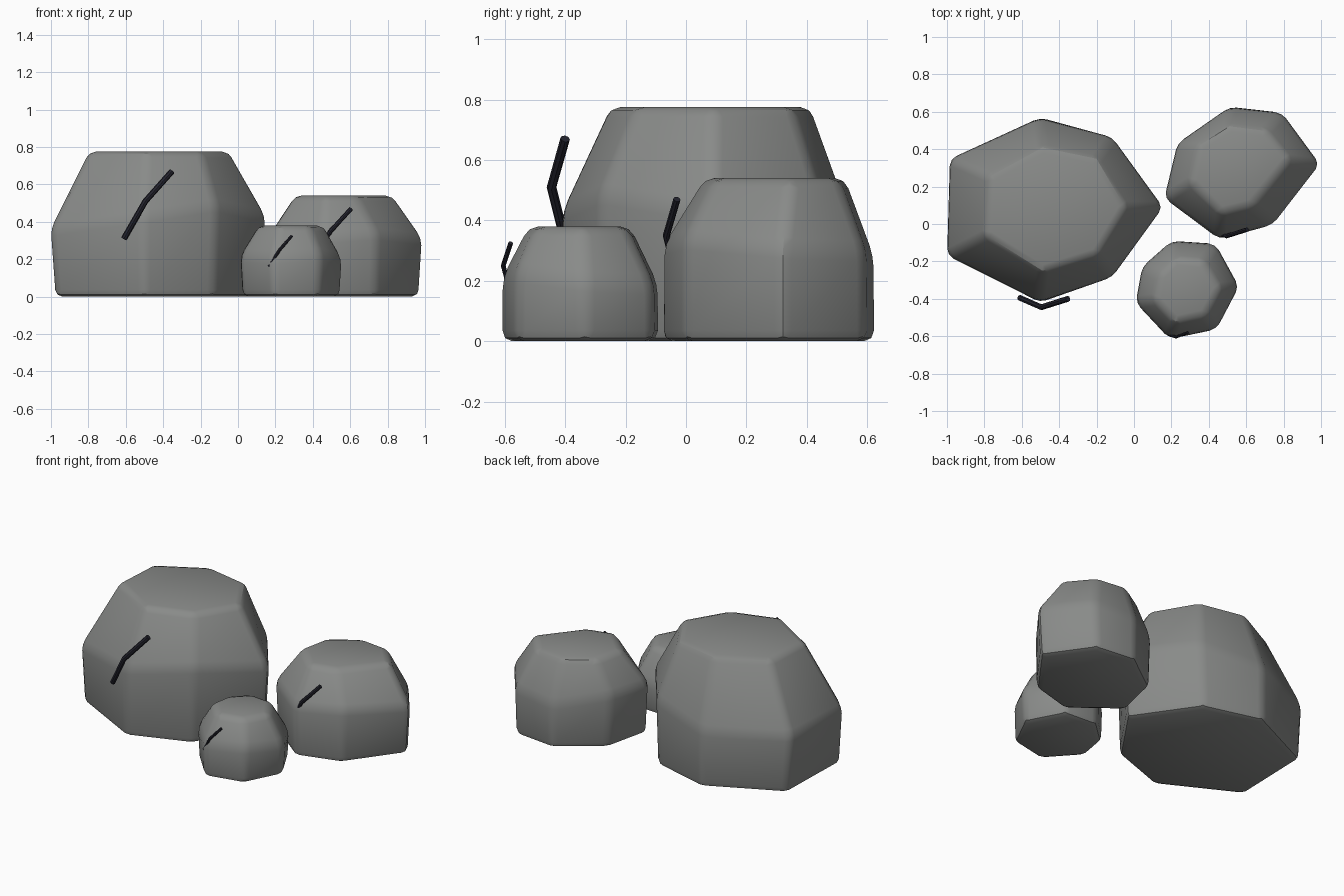
import bpy, bmesh, math
from mathutils import Vector

if "Cube" in bpy.data.objects:
    bpy.data.objects.remove(bpy.data.objects["Cube"])


def material(name, rgb):
    m = bpy.data.materials.new(name)
    m.diffuse_color = (*rgb, 1)
    m.use_nodes = True
    m.node_tree.nodes["Principled BSDF"].inputs["Base Color"].default_value = m.diffuse_color
    return m


STONE = material("grey stone", (0.25, 0.257, 0.25))
DARK = material("dark crack", (0.018, 0.018, 0.028))


def finish(bm, name, mat):
    """Smooth shading with edges sharper than 30 degrees kept crisp."""
    bmesh.ops.recalc_face_normals(bm, faces=bm.faces[:])
    for f in bm.faces:
        f.smooth = True
    for e in bm.edges:
        e.smooth = e.calc_face_angle(0) < math.radians(30)
    me = bpy.data.meshes.new(name)
    bm.to_mesh(me)
    bm.free()
    me.materials.append(mat)
    ob = bpy.data.objects.new(name, me)
    bpy.context.collection.objects.link(ob)


def boulder(name, centre, girdle, girdle_z, top, top_z, bevel=0.036):
    """Seven-sided stone: base, girdle and top rings, all edges rounded."""
    cx, cy = centre

    def grow(p, sx, sy):
        return cx + (p[0] - cx) * sx, cy + (p[1] - cy) * sy

    bm = bmesh.new()
    rings = [
        [bm.verts.new((*grow(p, 0.965, 1.02), 0)) for p in girdle],
        [bm.verts.new((*grow(p, 1.012, 1.012), z)) for p, z in zip(girdle, girdle_z)],
        [bm.verts.new((*grow(p, 1.02, 1.02), top_z)) for p in top],
    ]
    n = len(girdle)
    for a, b in zip(rings, rings[1:]):
        for i in range(n):
            j = (i + 1) % n
            bm.faces.new((a[i], a[j], b[j], b[i]))
    bm.faces.new(rings[0][::-1])
    bm.faces.new(rings[2])
    bmesh.ops.bevel(bm, geom=bm.edges[:], offset=bevel, offset_type='OFFSET',
                    segments=2, profile=0.5, affect='EDGES', clamp_overlap=True)
    finish(bm, name, STONE)


def crack(name, pts, r, sides=8):
    """Bent dark rod lying against the front of a stone."""
    pts = [Vector(p) for p in pts]
    bm = bmesh.new()
    rings = []
    for i, p in enumerate(pts):
        t = (pts[min(i + 1, len(pts) - 1)] - pts[max(i - 1, 0)]).normalized()
        u = t.cross(Vector((0, 1, 0))).normalized()
        v = t.cross(u)
        rings.append([bm.verts.new(p + r * (math.cos(a) * u + math.sin(a) * v))
                      for a in (2 * math.pi * k / sides for k in range(sides))])
    for a, b in zip(rings, rings[1:]):
        for k in range(sides):
            j = (k + 1) % sides
            bm.faces.new((a[k], a[j], b[j], b[k]))
    bm.faces.new(rings[0][::-1])
    bm.faces.new(rings[-1])
    finish(bm, name, DARK)


# Large stone
boulder("large_stone", (-0.44, 0.09),
        [(0.15, 0.09), (-0.12, 0.46), (-0.505, 0.56), (-0.98, 0.345),
         (-0.995, -0.165), (-0.505, -0.41), (-0.12, -0.28)],
        [0.43, 0.42, 0.36, 0.37, 0.36, 0.43, 0.49],
        [(-0.05, 0.09), (-0.2, 0.35), (-0.49, 0.41), (-0.77, 0.255),
         (-0.79, -0.06), (-0.49, -0.25), (-0.2, -0.16)], 0.775)
crack("large_crack", [(-0.61, -0.395, 0.31), (-0.495, -0.445, 0.51),
                      (-0.353, -0.40, 0.67)], 0.016)

# Medium stone
boulder("medium_stone", (0.56, 0.29),
        [(0.99, 0.32), (0.79, 0.59), (0.51, 0.62), (0.235, 0.43),
         (0.165, 0.14), (0.455, -0.075), (0.74, 0.0)],
        [0.31, 0.30, 0.28, 0.34, 0.33, 0.32, 0.34],
        [(0.83, 0.345), (0.70, 0.50), (0.51, 0.525), (0.345, 0.42),
         (0.305, 0.225), (0.465, 0.06), (0.63, 0.10)], 0.54)
crack("medium_crack", [(0.41, -0.03, 0.21), (0.495, -0.065, 0.35),
                       (0.605, -0.03, 0.47)], 0.012)

# Small stone
boulder("small_stone", (0.28, -0.35),
        [(0.56, -0.335), (0.435, -0.11), (0.20, -0.095), (0.045, -0.23),
         (0.01, -0.42), (0.19, -0.61), (0.44, -0.56)],
        [0.20, 0.19, 0.19, 0.22, 0.22, 0.21, 0.23],
        [(0.46, -0.345), (0.37, -0.20), (0.22, -0.185), (0.135, -0.27),
         (0.11, -0.405), (0.22, -0.525), (0.38, -0.49)], 0.38)
crack("small_crack", [(0.165, -0.58, 0.16), (0.223, -0.605, 0.25),
                      (0.288, -0.58, 0.325)], 0.008)
